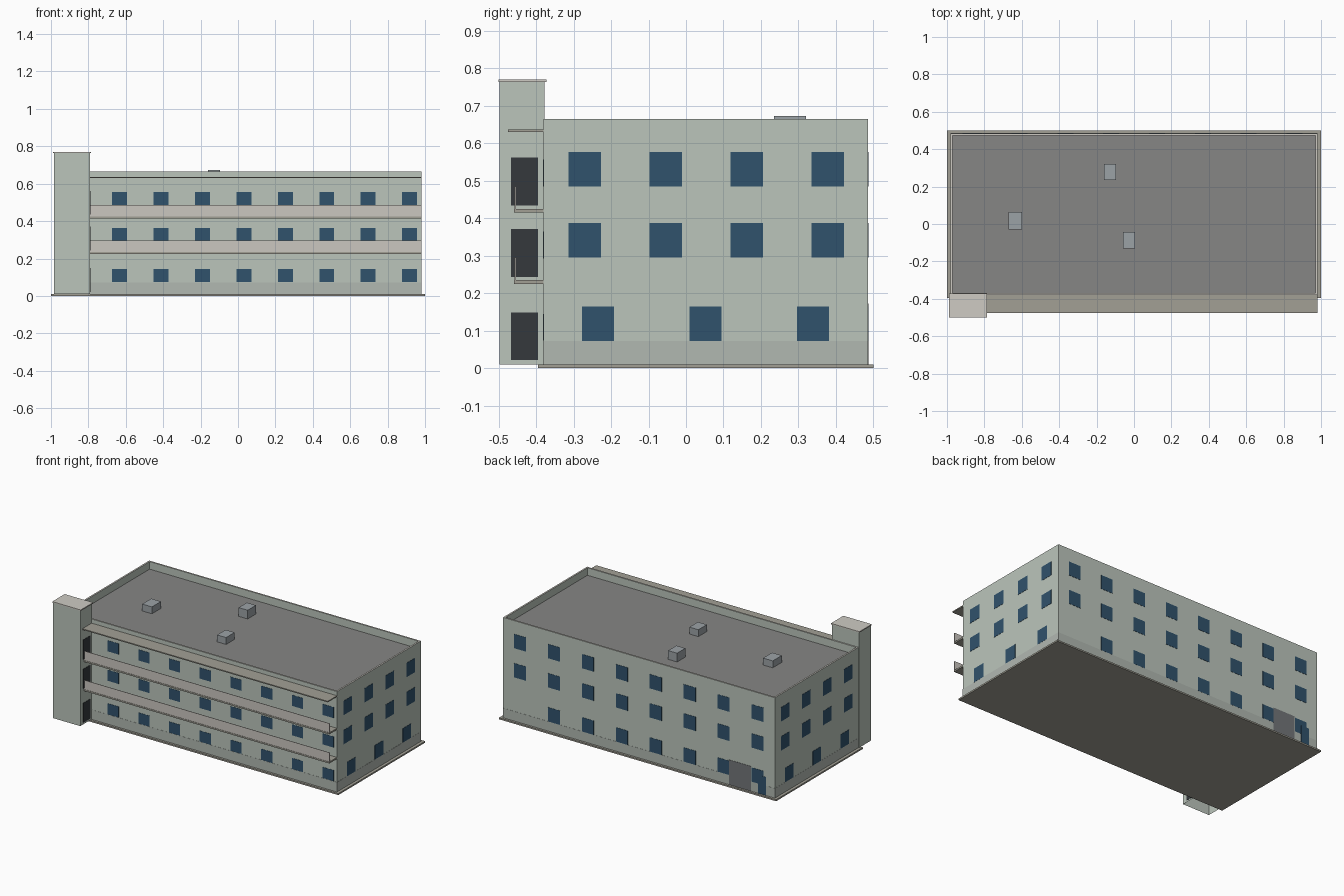
import bpy, bmesh

if "Cube" in bpy.data.objects:
    bpy.data.objects.remove(bpy.data.objects["Cube"])


def mat(name, r, g, b):
    m = bpy.data.materials.new(name)
    m.diffuse_color = (r, g, b, 1)
    m.use_nodes = True
    m.node_tree.nodes["Principled BSDF"].inputs["Base Color"].default_value = m.diffuse_color
    return m


WALL = mat("wall", 0.50, 0.56, 0.50)
PLINTH = mat("plinth", 0.44, 0.48, 0.44)
GLASS = mat("glass", 0.03, 0.085, 0.15)
DARK = mat("dark_door", 0.035, 0.04, 0.045)
SLAB = mat("slab", 0.36, 0.35, 0.30)
PANEL = mat("panel", 0.60, 0.57, 0.53)
CAP = mat("cap", 0.62, 0.60, 0.55)
ROOF = mat("roof", 0.24, 0.24, 0.235)
VENT = mat("vent", 0.33, 0.36, 0.38)
GREY = mat("grey_door", 0.17, 0.18, 0.19)


def finish(name, bm, *mats):
    me = bpy.data.meshes.new(name)
    bm.to_mesh(me)
    bm.free()
    for m in mats:
        me.materials.append(m)
    ob = bpy.data.objects.new(name, me)
    bpy.context.collection.objects.link(ob)
    return ob


def add_box(bm, x, y, z):
    """x, y, z are (low, high) ranges"""
    vs = bmesh.ops.create_cube(bm, size=1)["verts"]
    for v in vs:
        v.co = [r[0] + (r[1] - r[0]) * (c + 0.5) for r, c in zip((x, y, z), v.co)]


def boxes(name, m, *ranges):
    bm = bmesh.new()
    for r in ranges:
        add_box(bm, *r)
    return finish(name, bm, m)


X, YF, YB, TOP, ROOF_Z = 0.98, -0.38, 0.485, 0.664, 0.615
T = 0.0015  # thickness of surface-mounted panes

# ground slab
boxes("base_slab", SLAB, ((-1, 1), (-0.395, 0.5), (0, 0.01)))

# main block with sunken roof
bm = bmesh.new()
add_box(bm, (-X, X), (YF, YB), (0.01, TOP))
top = max(bm.faces, key=lambda f: f.calc_center_median().z)
rim = bmesh.ops.inset_region(bm, faces=[top], thickness=0.015)["faces"]
for f in rim:
    f.material_index = 1
ext = bmesh.ops.extrude_discrete_faces(bm, faces=[top])["faces"][0]
ext.material_index = 2
for v in ext.verts:
    v.co.z = ROOF_Z
finish("main_block", bm, WALL, CAP, ROOF)

# painted plinth band
boxes("plinth_band", PLINTH, ((-X - 0.001, X + 0.001), (YF - 0.001, YB + 0.001), (0.01, 0.073)))

# stair tower, open underneath
TX, TY = (-0.985, -0.79), (-0.497, -0.377)
bm = bmesh.new()
add_box(bm, TX, TY, (0.01, 0.763))
low = min(bm.faces, key=lambda f: f.calc_center_median().z)
bmesh.ops.delete(bm, geom=[low], context="FACES_ONLY")
finish("stair_tower", bm, WALL)
boxes("tower_cap", CAP, ((-0.99, -0.785), (-0.5, -0.372), (0.763, 0.77)))
boxes("tower_doors", DARK, *[((-0.79, -0.79 + T), (-0.467, -0.395), (z, z + 0.128))
                             for z in (0.021, 0.243, 0.434)])

# balconies and canopy
boxes("balcony_slabs", SLAB, *[((-0.79, X), (-0.459, YF), (z, z + 0.01)) for z in (0.225, 0.415)])
boxes("balcony_parapets", PANEL, *[((-0.79, X), (-0.457, -0.454), (z, z + 0.061))
                                   for z in (0.234, 0.424)])
boxes("canopy", SLAB, ((-0.79, X), (-0.475, YF), (0.63, 0.637)))

# windows
LEVELS = ((0.073, 0.165), (0.295, 0.387), (0.485, 0.577))
front = [((x - 0.04, x + 0.04), (YF - T, YF), (z, z + 0.071))
         for z in (0.074, 0.293, 0.485) for x in [-0.634 + 0.2217 * i for i in range(8)]]
boxes("front_windows", GLASS, *front)

back = [((x - 0.043, x + 0.043), (YB, YB + T), lv)
        for n, lv in enumerate(LEVELS) for x in [-0.857 + 0.245 * i for i in range(7 if n == 0 else 8)]]
boxes("back_windows", GLASS, *back)

for name, s in (("right_windows", 1), ("left_windows", -1)):
    xs = tuple(sorted((s * X, s * (X + T))))
    side = [(xs, (y - 0.043, y + 0.043), lv) for n, lv in enumerate(LEVELS)
            for y in ((-0.235, 0.052, 0.339) if n == 0 else (-0.27, -0.054, 0.162, 0.378))]
    boxes(name, GLASS, *side)

# back entrances
boxes("garage_door", GREY, ((-0.81, -0.65), (YB, YB + 0.002), (0.01, 0.172)))
boxes("back_door", GLASS, ((-0.918, -0.86), (YB, YB + 0.002), (0.01, 0.13)))

# roof vents
boxes("roof_vents", VENT,
      ((-0.16, -0.095), (0.235, 0.32), (ROOF_Z, 0.672)),
      ((-0.67, -0.6), (-0.03, 0.063), (ROOF_Z, 0.66)),
      ((-0.06, 0.005), (-0.13, -0.042), (ROOF_Z, 0.66)))
